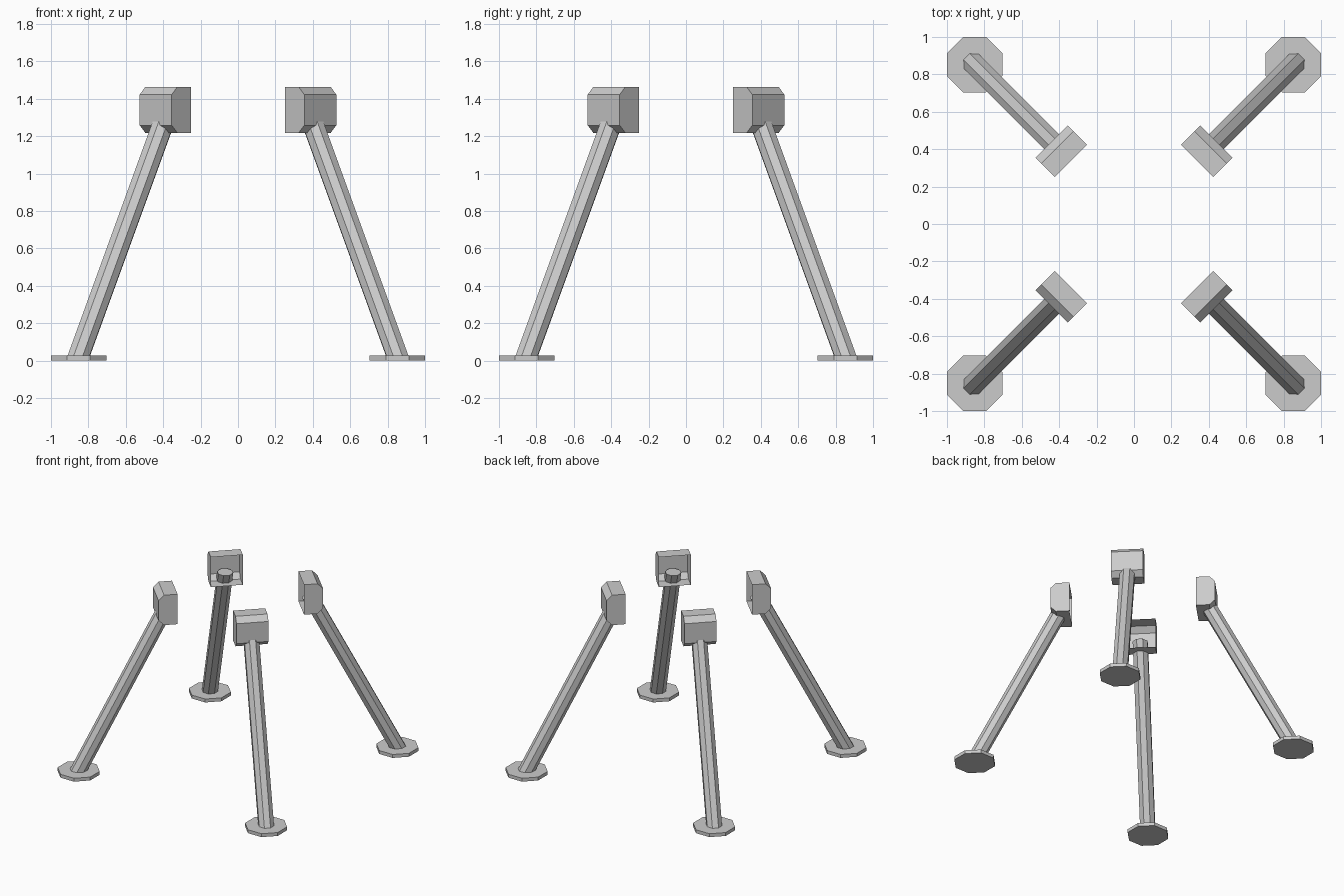
import bpy, bmesh, math
from mathutils import Matrix

if "Cube" in bpy.data.objects:
    bpy.data.objects.remove(bpy.data.objects["Cube"])

S = 1 / math.sqrt(2)


def make(name, build, angle):
    """Build a part in a frame with x outward, then turn it to its corner."""
    bm = bmesh.new()
    build(bm)
    bmesh.ops.recalc_face_normals(bm, faces=bm.faces)
    bm.transform(Matrix.Rotation(angle, 4, 'Z'))
    mesh = bpy.data.meshes.new(name)
    bm.to_mesh(mesh)
    bm.free()
    bpy.context.collection.objects.link(bpy.data.objects.new(name, mesh))


def octagon(bm, cx, z, ax, ay):
    """Ring of eight vertices, flats facing the axes, half-widths ax and ay."""
    k = 1 / math.cos(math.pi / 8)
    return [bm.verts.new((cx + ax * k * math.cos(a), ay * k * math.sin(a), z))
            for a in [(i + 0.5) * math.pi / 4 for i in range(8)]]


def loft(bm, a, b, caps=True):
    n = len(a)
    for i in range(n):
        j = (i + 1) % n
        if caps or i < n - 1:
            bm.faces.new((a[i], a[j], b[j], b[i]))
    if caps:
        bm.faces.new(a[::-1])
        bm.faces.new(b)


# Flat octagonal foot pad
def foot(bm):
    r = 0.852 / S
    loft(bm, octagon(bm, r, 0, 0.148, 0.148), octagon(bm, r, 0.028, 0.148, 0.148))


# Slanted octagonal strut, ending inside the bracket
def strut(bm):
    loft(bm, octagon(bm, 0.857 / S, 0.01, 0.062, 0.056),
         octagon(bm, 0.388 / S, 1.30, 0.062, 0.056))


# Bracket shell with chamfered outer edges, open on the inner side
def bracket(bm):
    prof = [(0.478, 1.218), (0.58, 1.218), (0.622, 1.258),
            (0.622, 1.422), (0.58, 1.464), (0.478, 1.464)]
    a, b = [[bm.verts.new((x, y, z)) for x, z in prof] for y in (-0.121, 0.121)]
    loft(bm, a, b, caps=False)
    bm.faces.new(a[::-1])
    bm.faces.new(b)


corners = ["back_right", "back_left", "front_left", "front_right"]
for i, corner in enumerate(corners):
    ang = math.pi / 4 + i * math.pi / 2
    make(corner + "_foot", foot, ang)
    make(corner + "_strut", strut, ang)
    make(corner + "_bracket", bracket, ang)
